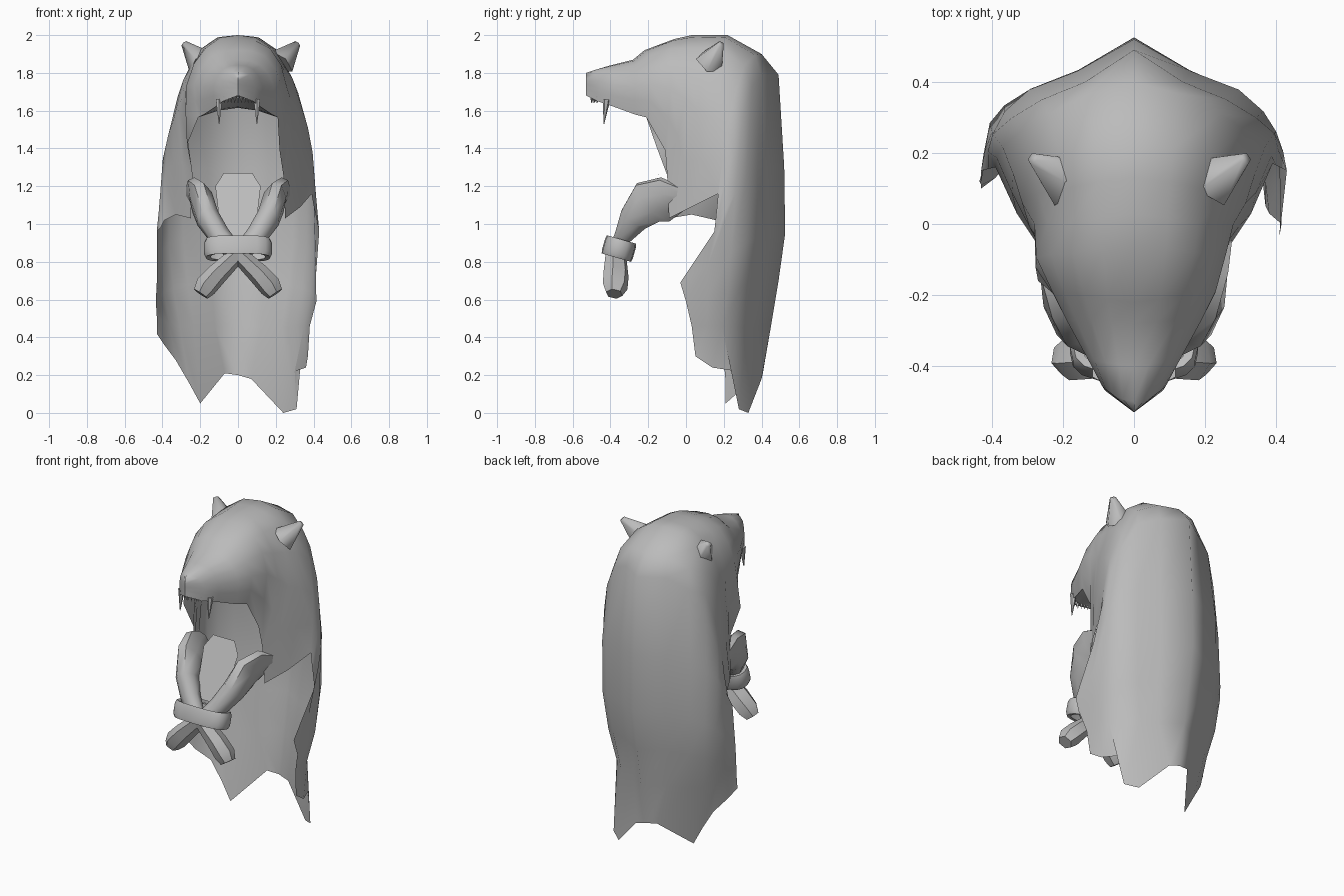
import bpy, bmesh, math
from mathutils import Vector, Matrix

if "Cube" in bpy.data.objects:
    bpy.data.objects.remove(bpy.data.objects["Cube"])

grey = bpy.data.materials.new("plain_grey")
grey.use_nodes = True
GREY = (0.5, 0.5, 0.5, 1)
grey.diffuse_color = GREY
grey.node_tree.nodes["Principled BSDF"].inputs["Base Color"].default_value = GREY


def finish(name, bm, angle=40):
    """Turn a bmesh into a smooth shaded object."""
    bmesh.ops.remove_doubles(bm, verts=bm.verts[:], dist=0.0005)
    bmesh.ops.recalc_face_normals(bm, faces=bm.faces[:])
    mesh = bpy.data.meshes.new(name)
    bm.to_mesh(mesh)
    bm.free()
    mesh.materials.append(grey)
    obj = bpy.data.objects.new(name, mesh)
    bpy.context.collection.objects.link(obj)
    bpy.ops.object.select_all(action="DESELECT")
    obj.select_set(True)
    bpy.context.view_layer.objects.active = obj
    bpy.ops.object.shade_smooth_by_angle(angle=math.radians(angle))


def sheet(bm, rows, closed=False):
    """Skin quads between rows of points."""
    grid = [[bm.verts.new(p) for p in row] for row in rows]
    n = len(rows[0])
    for a, b in zip(grid, grid[1:]):
        for i in range(n if closed else n - 1):
            j = (i + 1) % n
            bm.faces.new((a[i], a[j], b[j], b[i]))
    return grid


def tube(bm, path, sides):
    """Oval tube along (x, y, z, half width, half height) stations."""
    pts = [Vector(p[:3]) for p in path]
    rows = []
    for i, p in enumerate(path):
        along = (pts[min(i + 1, len(pts) - 1)] - pts[max(i - 1, 0)]).normalized()
        across = Vector((0, -1, 0.5)).cross(along).normalized()
        out = along.cross(across)
        ring = [math.tau * (k + 0.5) / sides for k in range(sides)]
        rows.append([pts[i] + across * p[3] * math.cos(a) + out * p[4] * math.sin(a) for a in ring])
    grid = sheet(bm, rows, closed=True)
    bm.faces.new(grid[0])
    bm.faces.new(grid[-1][::-1])


def cone(bm, base, tip, r1, r2, sides):
    base, tip = Vector(base), Vector(tip)
    axis = tip - base
    place = Matrix.Translation((base + tip) / 2) @ axis.to_track_quat("Z", "Y").to_matrix().to_4x4()
    bmesh.ops.create_cone(bm, cap_ends=True, segments=sides, radius1=r1, radius2=r2,
                          depth=axis.length, matrix=place)


# Hide arches from nose to back: spine (y, z), then brow, side and rim (x, y, z)
HOOD = [
    (-.53, 1.80, 0, -.53, 1.76, 0, -.53, 1.72, 0, -.53, 1.68),
    (-.50, 1.81, .06, -.48, 1.79, .09, -.455, 1.72, .08, -.47, 1.65),
    (-.40, 1.84, .08, -.39, 1.82, .13, -.38, 1.73, .12, -.38, 1.62),
    (-.28, 1.87, .12, -.27, 1.84, .19, -.27, 1.73, .18, -.27, 1.58),
    (-.22, 1.92, .14, -.2, 1.89, .23, -.19, 1.74, .21, -.21, 1.565),
    (-.06, 1.98, .17, -.08, 1.93, .26, -.08, 1.72, .22, -.11, 1.39),
    (.03, 2, .18, 0, 1.93, .28, 0, 1.66, .24, -.1, 1.26),
    (.13, 2, .19, .1, 1.93, .315, .06, 1.6, .25, -.09, 1.03),
    (.22, 2, .21, .19, 1.92, .34, .14, 1.57, .33, .03, 1.09),
    (.40, 1.9, .24, .31, 1.84, .37, .22, 1.51, .39, .17, 1.16),
]
CAPE = [
    (.49, 1.79, .26, .35, 1.73, .395, .255, 1.38, .4, .165, 1.1),
    (.52, 1.3, .295, .378, 1.27, .4, .26, 1.16, .43, .15, .96),
    (.525, .95, .29, .375, .93, .4, .24, .85, .41, -.03, .69),
    (.49, .7, .265, .35, .68, .385, .22, .64, .415, .0, .59),
    (.45, .46, .23, .32, .45, .35, .19, .46, .38, .03, .46),
]
# Pull of the right rim away from the mirrored left one, by row
RIGHT_PULL = {
    5: (-.05, -.05, .03), 8: (0, 0, -.04), 9: (0, -.01, -.14), 10: (-.01, -.01, -.12),
    12: (-.02, .15, 0), 13: (-.02, .12, 0), 14: (-.05, .08, .05),
}
# Ragged hem from right to left
HEM = [
    (-.43, .10, .42), (-.39, .13, .36), (-.33, .2, .28), (-.26, .21, .16), (-.2, .21, .05),
    (-.07, .39, .21), (0, .405, .2), (.07, .4, .18),
    (.24, .33, 0), (.31, .28, .02), (.30, .27, .22), (.36, .14, .24), (.37, .05, .30),
]


def arch(row, pull=(0, 0, 0), dip=0):
    """Mirror one station and add a rounded point between its neighbours."""
    half = [Vector((0, row[0], row[1]))] + [Vector(row[i:i + 3]) for i in (2, 5, 8)]
    ctrl = [Vector((-half[1].x, *half[1].yz))] + half + [2 * half[3] - half[2]]
    line = []
    for a, b, c, d in zip(ctrl, ctrl[1:], ctrl[2:], ctrl[3:]):
        line += [b, (b + c) * 0.5625 - (a + d) * 0.0625]
    line.append(half[3])
    line[1].y -= dip
    right = [Vector((-p.x, p.y, p.z)) + Vector(pull) * (i / 6) ** 3 for i, p in enumerate(line)]
    return right[:0:-1] + line


# Hooded hide with its long ridged back
arches = [arch(row, RIGHT_PULL.get(i, (0, 0, 0)), 0.035 if i >= len(HOOD) else 0)
          for i, row in enumerate(HOOD + CAPE)]
bm = bmesh.new()
sheet(bm, arches + [HEM])
finish("hood_and_cape", bm, 75)

# Roof of the mouth
bm = bmesh.new()
roof = [[arches[0][0]] * 5]
for i, row in enumerate(arches[1:5]):
    right, left = row[0], row[-1]
    lift = Vector((0, 0, 0.01))
    middle = (right + left) / 2 + lift * (2 + i)
    roof.append([right, middle.lerp(right, 0.5) + lift, middle,
                 middle.lerp(left, 0.5) + lift, left])
sheet(bm, roof)
finish("mouth_roof", bm)

# Ears, fangs, forelegs and paws on both sides
for side, s in (("left", 1), ("right", -1)):
    bm = bmesh.new()
    lean = 0.03 if s < 0 else 0
    cone(bm, (s * (.225 - lean), .125, 1.855), (s * (.315 - lean), .185, 1.955), .08, .018, 5)
    finish(side + "_ear", bm, 75)

    bm = bmesh.new()
    cone(bm, (s * .1, -.42, 1.66), (s * .1, -.435, 1.53), .02, .002, 6)
    finish(side + "_fang", bm)

    bm = bmesh.new()
    tube(bm, [(s * .245, .0, 1.14, .03, .06), (s * .205, -.11, 1.13, .05, .13),
              (s * .19, -.2, 1.115, .065, .125), (s * .16, -.275, 1.03, .065, .085),
              (s * .1, -.33, .94, .06, .05), (s * .03, -.37, .86, .05, .045)], 8)
    finish(side + "_foreleg", bm, 50)

    bm = bmesh.new()
    tube(bm, [(s * -.02, -.37, .86, .04, .055), (s * .11, -.37, .735, .055, .07),
              (s * .17, -.375, .67, .06, .068), (s * .197, -.38, .63, .045, .045)], 6)
    finish(side + "_paw", bm, 30)

# Small front teeth along the lip
bm = bmesh.new()
for k in range(-4, 5):
    x = k * 0.018
    y = -0.5 + 0.45 * abs(x)
    cone(bm, (x, y, 1.675), (x, y, 1.64), .008, .001, 4)
finish("front_teeth", bm)

# Flat chest flap between the forelegs
bm = bmesh.new()
half = [(.075, -.14, 1.27), (.12, -.17, 1.2), (.1, -.25, 1.03), (.06, -.3, .93)]
ring = half + [(-x, y, z) for x, y, z in reversed(half)]
bm.faces.new([bm.verts.new(p) for p in ring])
finish("chest_flap", bm)

# Rounded binding around the crossed wrists
bm = bmesh.new()
profile = [(.8, -.045), (.95, -.05), (1, -.03), (1, .03), (.95, .05), (.8, .045)]
tilt = Matrix.Translation((0, -.355, .87)) @ Matrix.Rotation(math.radians(-16), 4, "X")
rows = []
for k in range(17):
    a = math.tau * k / 16
    dx = math.copysign(abs(math.cos(a)) ** 0.6, math.cos(a)) * .18
    dy = math.copysign(abs(math.sin(a)) ** 0.8, math.sin(a)) * .085
    rows.append([tilt @ Vector((dx * r, dy * r, h)) for r, h in profile])
sheet(bm, rows)
finish("wrist_binding", bm, 50)
